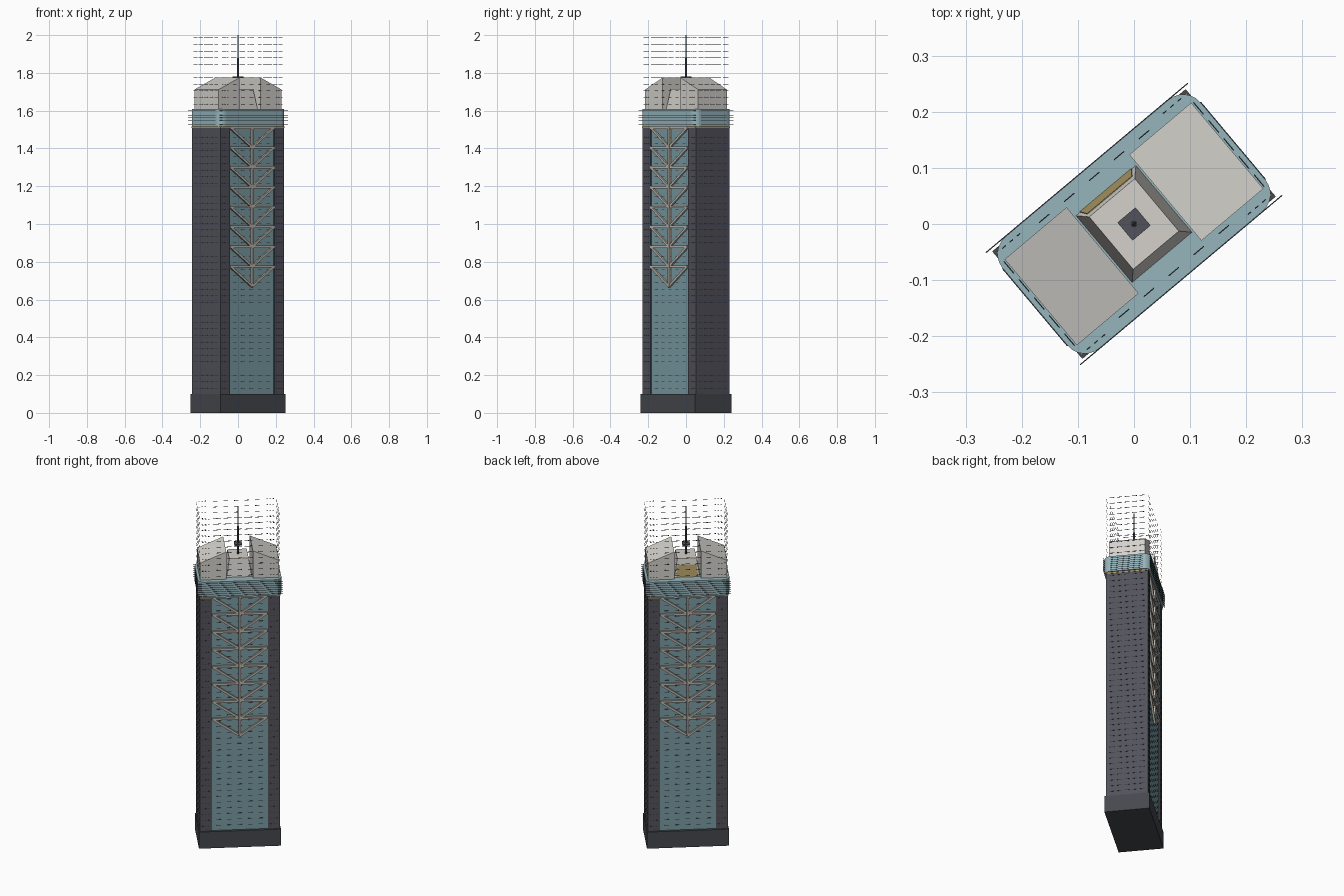
import bpy, bmesh, math
from mathutils import Matrix, Vector

if "Cube" in bpy.data.objects:
    bpy.data.objects.remove(bpy.data.objects["Cube"])

ROT = Matrix.Rotation(math.radians(40), 4, 'Z')   # the whole tower is turned 40 degrees


def mat(name, r, g, b):
    m = bpy.data.materials.new(name)
    m.diffuse_color = (r, g, b, 1)
    m.use_nodes = True
    m.node_tree.nodes["Principled BSDF"].inputs["Base Color"].default_value = m.diffuse_color
    return m


DARK = mat("dark_stone", 0.085, 0.085, 0.105)
BASE = mat("base_stone", 0.06, 0.065, 0.075)
GLASS = mat("blue_glass", 0.19, 0.33, 0.37)
BAND = mat("crown_glass", 0.30, 0.46, 0.50)
STEEL = mat("brace", 0.50, 0.46, 0.41)
ROOF = mat("roof", 0.66, 0.64, 0.60)
LINE = mat("window_line", 0.03, 0.035, 0.045)
GOLD = mat("gold", 0.42, 0.32, 0.13)


def box(bm, lo, hi):
    c = [(a + b) / 2 for a, b in zip(lo, hi)]
    s = [b - a for a, b in zip(lo, hi)]
    bmesh.ops.create_cube(bm, size=1, matrix=Matrix.Translation(c) @ Matrix.Diagonal((*s, 1)))


def bar(bm, p, q, t):
    p, q = Vector(p), Vector(q)
    d = q - p
    rot = Matrix((d.normalized(), Vector((0, 1, 0)), d.normalized().cross(Vector((0, 1, 0))))).transposed().to_4x4()
    bmesh.ops.create_cube(bm, size=1, matrix=Matrix.Translation((p + q) / 2) @ rot @ Matrix.Diagonal((d.length, t, t, 1)))


def loft(bm, bottom, top):
    a = [bm.verts.new(p) for p in bottom]
    b = [bm.verts.new(p) for p in top]
    n = len(a)
    bm.faces.new(a[::-1])
    bm.faces.new(b)
    for i in range(n):
        bm.faces.new((a[i], a[(i + 1) % n], b[(i + 1) % n], b[i]))


def rect(x, y, z):
    return [(-x, -y, z), (x, -y, z), (x, y, z), (-x, y, z)]


def finish(bm, name, material):
    bmesh.ops.transform(bm, matrix=ROT, verts=bm.verts)
    bmesh.ops.recalc_face_normals(bm, faces=bm.faces)
    me = bpy.data.meshes.new(name)
    bm.to_mesh(me)
    bm.free()
    me.materials.append(material)
    ob = bpy.data.objects.new(name, me)
    bpy.context.collection.objects.link(ob)
    return ob


# plinth and glass core
bm = bmesh.new()
box(bm, (-.225, -.125, 0), (.225, .125, .1))
finish(bm, "plinth", BASE)
bm = bmesh.new()
box(bm, (-.16, -.11, .1), (.16, .11, 1.515))
finish(bm, "glass_core", GLASS)

# dark end blocks
bm = bmesh.new()
for s in (-1, 1):
    u = sorted((s * .154, s * .22))
    box(bm, (u[0], -.117, .1), (u[1], .117, 1.515))
finish(bm, "end_blocks", DARK)

# chevron bracing on both long sides
bm = bmesh.new()
STEP, LOW = .105, .67
for s in (-1, 1):
    v = s * .115
    for k in range(8):
        z = LOW + k * STEP
        bar(bm, (-.152, v, z + STEP), (.152, v, z + STEP), .012)
        for e in (-1, 1):
            bar(bm, (e * .15, v, z + STEP), (0, v, z), .012)
    bar(bm, (0, v, LOW), (0, v, 1.51), .013)
finish(bm, "chevron_bracing", STEEL)

# floor lines, continuing above the roof
bm = bmesh.new()
T = .0012
z = .13
row = 0
while z < 1.99:
    if not 1.5 < z < 1.63:
        for s in (-1, 1):
            for k in range(5):                      # short ends
                c = -.084 + k * .042
                box(bm, (s * .2205 - .001, c - .014, z - T), (s * .2205 + .001, c + .014, z + T))
            for e in (-1, 1):                       # corner piers
                for k in range(3):
                    c = e * (.170 + k * .017)
                    box(bm, (c - .004, s * .1175 - .001, z - T), (c + .004, s * .1175 + .001, z + T))
            for k in range(5):                      # glass bays
                c = -.116 + k * .058
                box(bm, (c - .012, s * .1105 - .001, z - T), (c + .012, s * .1105 + .001, z + T))
    z += .035
finish(bm, "floor_lines", LINE)

# rounded crown band with trim below
bm = bmesh.new()
ring = []
for i, (sx, sy) in enumerate(((1, 1), (-1, 1), (-1, -1), (1, -1))):
    for k in range(7):
        a = math.radians(90 * i + 15 * k)
        ring.append((sx * .19 + .04 * math.cos(a), sy * .09 + .04 * math.sin(a)))
loft(bm, [(x, y, 1.515) for x, y in ring], [(x, y, 1.61) for x, y in ring])
crown = finish(bm, "crown_band", BAND)
bm = bmesh.new()
box(bm, (-.222, -.119, 1.507), (.222, .119, 1.516))
finish(bm, "crown_trim", GOLD)

# thin louvres along the band
bm = bmesh.new()
for k in range(7):
    z = 1.525 + k * .0125
    for s in (-1, 1):
        box(bm, (-.235, s * .1305 - .001, z - .001), (.235, s * .1305 + .001, z + .001))
        box(bm, (s * .2305 - .001, -.09, z - .001), (s * .2305 + .001, .09, z + .001))
finish(bm, "crown_louvres", LINE)

# two sloped roof blocks
bm = bmesh.new()
for s in (-1, 1):
    i, o = s * .073, s * .217
    loft(bm, [(i, -.1, 1.608), (o, -.1, 1.608), (o, .1, 1.608), (i, .1, 1.608)],
         [(i, -.1, 1.775), (o, -.1, 1.712), (o, .1, 1.712), (i, .1, 1.775)])
finish(bm, "roof_wedges", ROOF)

# central tapered penthouse with panel
bm = bmesh.new()
loft(bm, rect(.07, .078, 1.608), rect(.053, .061, 1.715))
finish(bm, "penthouse", ROOF)
bm = bmesh.new()
loft(bm, [(-.06, .07, 1.612), (.06, .07, 1.612), (.06, .079, 1.612), (-.06, .079, 1.612)],
     [(-.052, .06, 1.68), (.052, .06, 1.68), (.052, .068, 1.68), (-.052, .068, 1.68)])
finish(bm, "penthouse_panel", GOLD)

# mast with its plate
bm = bmesh.new()
box(bm, (-.021, -.021, 1.772), (.021, .021, 1.78))
for r1, r2, lo, hi in ((.006, .006, 1.71, 1.88), (.004, .002, 1.88, 2.0)):
    bmesh.ops.create_cone(bm, cap_ends=True, segments=10, radius1=r1, radius2=r2, depth=hi - lo,
                          matrix=Matrix.Translation((0, 0, (lo + hi) / 2)))
finish(bm, "mast", DARK)
